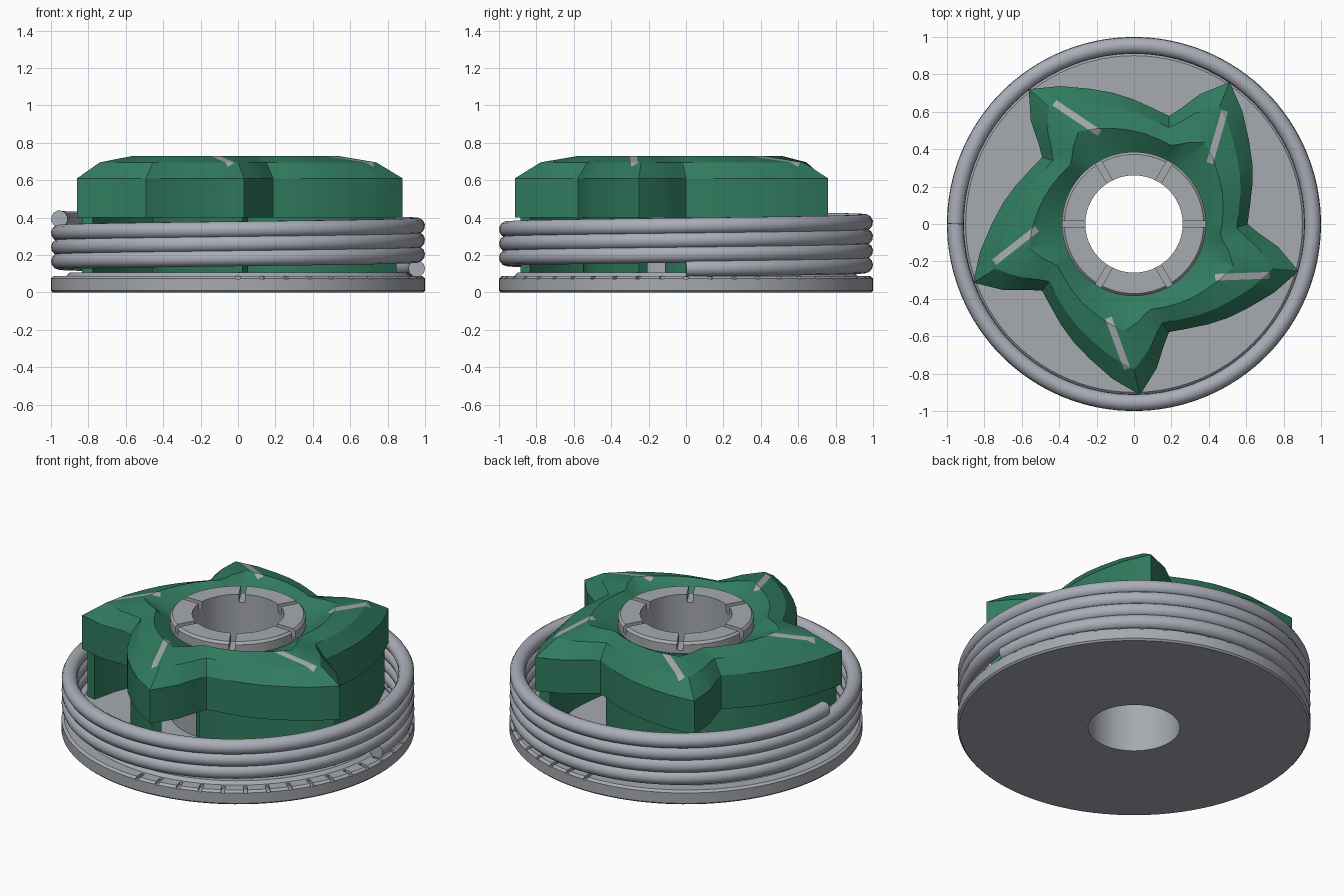
import bpy, bmesh, math
from mathutils import Vector, Matrix

if "Cube" in bpy.data.objects:
    bpy.data.objects.remove(bpy.data.objects["Cube"], do_unlink=True)


def material(name, rgb):
    m = bpy.data.materials.new(name)
    m.use_nodes = True
    m.diffuse_color = (*rgb, 1)
    m.node_tree.nodes["Principled BSDF"].inputs["Base Color"].default_value = (*rgb, 1)
    return m


green = material("green", (0.03, 0.2, 0.115))
grey = material("grey", (0.38, 0.4, 0.43))
steel = material("steel", (0.4, 0.42, 0.48))


def activate(ob):
    bpy.ops.object.select_all(action="DESELECT")
    ob.select_set(True)
    bpy.context.view_layer.objects.active = ob


def finish(bm, name, *mats, angle=30):
    bmesh.ops.recalc_face_normals(bm, faces=bm.faces)
    me = bpy.data.meshes.new(name)
    bm.to_mesh(me)
    bm.free()
    ob = bpy.data.objects.new(name, me)
    bpy.context.collection.objects.link(ob)
    for m in mats:
        me.materials.append(m)
    activate(ob)
    bpy.ops.object.shade_smooth_by_angle(angle=math.radians(angle))
    return ob


def loft(bm, rings):
    """Bridge a closed cycle of equal closed rings."""
    vs = [[bm.verts.new(p) for p in ring] for ring in rings]
    for a, b in zip(vs, vs[1:] + vs[:1]):
        for i in range(len(a)):
            j = (i + 1) % len(a)
            bm.faces.new((a[i], a[j], b[j], b[i]))


def polar(r, deg, z):
    a = math.radians(deg)
    return Vector((r * math.cos(a), r * math.sin(a), z))


def lathe(name, profile, mat, steps=96):
    bm = bmesh.new()
    loft(bm, [[polar(r, 360 * i / steps, z) for i in range(steps)] for r, z in profile])
    return finish(bm, name, mat)


def cut_boxes(ob, boxes):
    """Subtract boxes given as (radius, degrees, z, size)."""
    bm = bmesh.new()
    for r, deg, z, size in boxes:
        mat = (Matrix.Rotation(math.radians(deg), 4, "Z")
               @ Matrix.Translation((r, 0, z)) @ Matrix.Diagonal((*size, 1)))
        bmesh.ops.create_cube(bm, size=1, matrix=mat)
    cutter = finish(bm, "cutter", grey)
    cutter.hide_render = True
    mod = ob.modifiers.new("slots", "BOOLEAN")
    mod.object = cutter
    mod.solver = "EXACT"
    activate(ob)
    bpy.ops.object.modifier_apply(modifier=mod.name)
    bpy.data.objects.remove(cutter, do_unlink=True)
    bpy.ops.object.shade_smooth_by_angle(angle=math.radians(30))


# Base plate with scale notches round one half of its rim
base = lathe("base_plate", [(0.26, 0), (0.99, 0), (1, 0.01), (1, 0.075), (0.985, 0.087),
                            (0.92, 0.087), (0.9, 0.105), (0.26, 0.105)], grey)
cut_boxes(base, [(0.98, -90 + 7.5 * i, 0.085, (0.09, 0.022, 0.028)) for i in range(25)])

# Central sleeve with six radial slots
sleeve = lathe("center_sleeve", [(0.26, 0.1), (0.385, 0.1), (0.385, 0.715), (0.372, 0.73),
                                 (0.26, 0.73)], grey)
cut_boxes(sleeve, [(0.33, 60 * i, 0.72, (0.2, 0.034, 0.08)) for i in range(6)])

# Coil spring
TURNS, STEPS = 3.5, 72
curve = bpy.data.curves.new("coil_spring", "CURVE")
curve.dimensions = "3D"
curve.bevel_depth = 0.045
curve.bevel_resolution = 4
curve.use_fill_caps = True
spline = curve.splines.new("POLY")
count = int(TURNS * STEPS)
spline.points.add(count)
for i, p in enumerate(spline.points):
    p.co = (*polar(0.955, 360 * i / STEPS, 0.128 + 0.265 * i / count), 1)
coil = bpy.data.objects.new("coil_spring", curve)
bpy.context.collection.objects.link(coil)
curve.materials.append(steel)
activate(coil)
bpy.ops.object.convert(target="MESH")
bpy.ops.object.shade_smooth_by_angle(angle=math.radians(40))

# Five-armed rotor: one arm outline as (radius, degrees), repeated round the axis
ARM = [(0.607, 0), (0.625, 8), (0.665, 18), (0.71, 27), (0.76, 36), (0.835, 46), (0.915, 56),
       (0.78, 63), (0.665, 68)]
HUB = 0.385


def star_ring(scale, twist, z):
    return [polar(HUB + (r - HUB) * scale, d - twist + 72 * k, z)
            for k in range(5) for r, d in ARM]


bm = bmesh.new()
loft(bm, [star_ring(1, 0, 0.4), star_ring(1, 0, 0.61), star_ring(0.74, 2, 0.695),
          star_ring(0.36, 7, 0.73), star_ring(0, 7, 0.66), star_ring(0, 0, 0.4)])

# Grey stripe cut into the top of each arm
for k in range(5):
    turn = Matrix.Rotation(math.radians(72 * k), 3, "Z")
    start, end = turn @ Vector((0.405, 0.325, 0)), turn @ Vector((0.485, 0.605, 0))
    along = (end - start).normalized()
    side = Vector((-along.y, along.x, 0))
    mid = (start + end) / 2
    half_len, half_wid = (end - start).length / 2, 0.018

    def top_faces():
        return [f for f in bm.faces if f.calc_center_median().z > 0.62
                and (f.calc_center_median().xy - mid.xy).length < 0.32]

    for axis, half in ((side, half_wid), (along, half_len)):
        for s in (-1, 1):
            faces = top_faces()
            geom = set(faces)
            for f in faces:
                geom.update(f.edges, f.verts)
            bmesh.ops.bisect_plane(bm, geom=list(geom), plane_co=mid + axis * half * s,
                                   plane_no=axis, dist=1e-5)
    for f in top_faces():
        c = f.calc_center_median() - mid
        if abs(c.dot(side)) < half_wid and abs(c.dot(along)) < half_len:
            f.material_index = 1
finish(bm, "rotor_top", green, grey, angle=20)

# Curved vanes under the rotor arms
VANE = [(0.46, -14), (0.52, -8), (0.585, 2), (0.64, 18), (0.69, 27), (0.74, 36),
        (0.81, 46), (0.885, 55.5)]
bm = bmesh.new()
for k in range(5):
    path = [polar(r, d + 72 * k, 0) for r, d in VANE]
    rows = []
    for i, p in enumerate(path):
        t = (path[min(i + 1, len(path) - 1)] - path[max(i - 1, 0)]).normalized()
        inward = Vector((-t.y, t.x, 0)) * 0.06
        rows.append([bm.verts.new(q + Vector((0, 0, z)))
                     for q, z in ((p, 0.1), (p, 0.41), (p + inward, 0.41), (p + inward, 0.1))])
    for a, b in zip(rows, rows[1:]):
        for i in range(4):
            j = (i + 1) % 4
            bm.faces.new((a[i], a[j], b[j], b[i]))
    bm.faces.new(rows[0])
    bm.faces.new(rows[-1])
finish(bm, "rotor_vanes", green)
